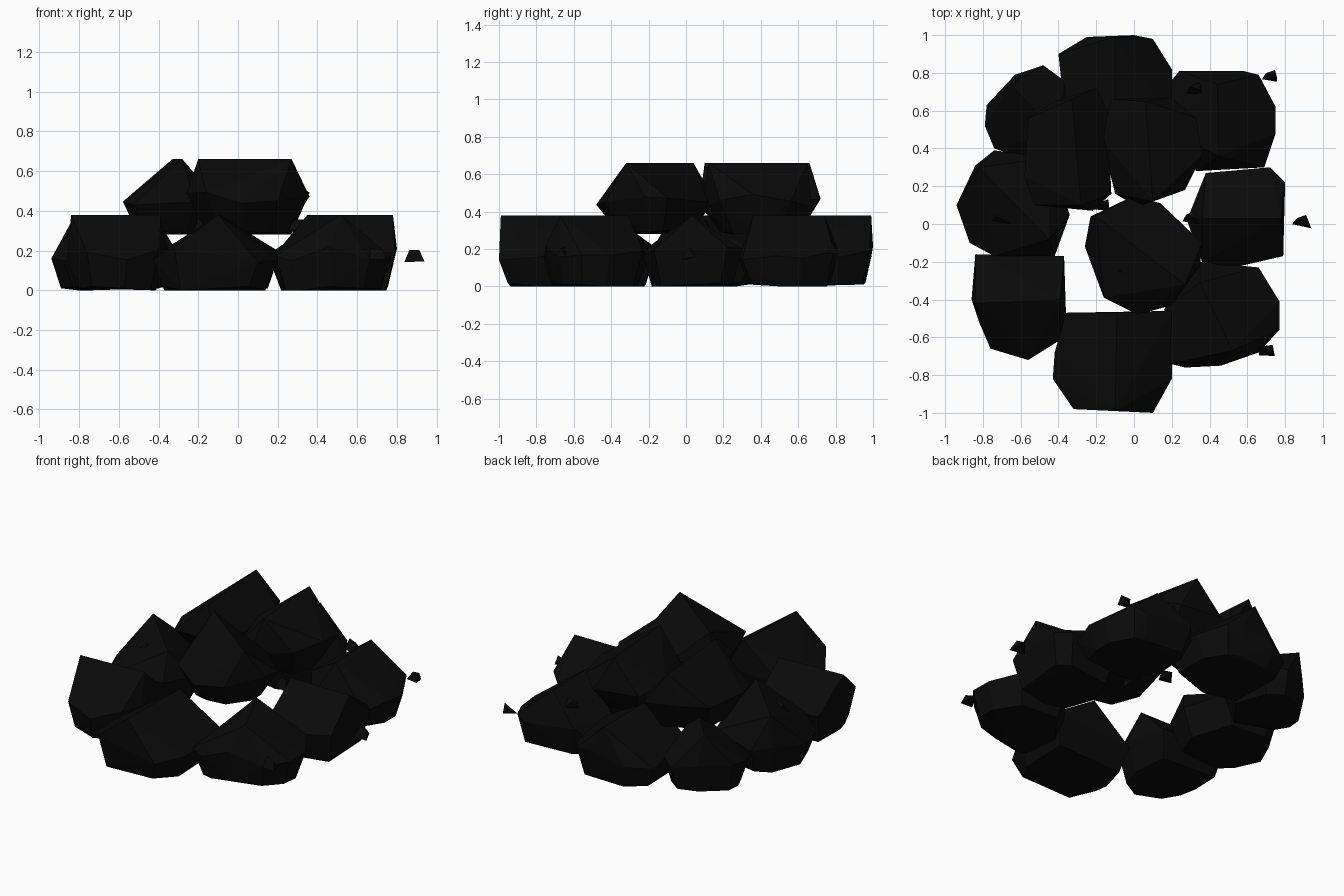
import bpy, bmesh, random
from mathutils import Vector

if "Cube" in bpy.data.objects:
    bpy.data.objects.remove(bpy.data.objects["Cube"])

random.seed(4)
coal = bpy.data.materials.new("coal")
coal.diffuse_color = (0.003, 0.003, 0.003, 1)
coal.use_nodes = True
coal.node_tree.nodes["Principled BSDF"].inputs["Base Color"].default_value = coal.diffuse_color


def hull_object(name, points):
    """Flat-faced convex rock around a set of points."""
    bm = bmesh.new()
    for p in points:
        bm.verts.new(p)
    res = bmesh.ops.convex_hull(bm, input=bm.verts[:])
    loose = {g for g in res["geom_interior"] + res["geom_unused"]
             if isinstance(g, bmesh.types.BMVert)}
    bmesh.ops.delete(bm, geom=list(loose), context='VERTS')
    bmesh.ops.dissolve_limit(bm, angle_limit=0.04, verts=bm.verts[:], edges=bm.edges[:])
    bmesh.ops.recalc_face_normals(bm, faces=bm.faces[:])
    mesh = bpy.data.meshes.new(name)
    bm.to_mesh(mesh)
    bm.free()
    mesh.materials.append(coal)
    obj = bpy.data.objects.new(name, mesh)
    bpy.context.collection.objects.link(obj)


def lump(name, ridge, outline, base=0.0, foot=0.82):
    """Tent-shaped lump: sharp ridge, wide waist, smaller foot."""
    n = len(outline)
    cx = sum(p[0] for p in outline) / n
    cy = sum(p[1] for p in outline) / n
    pts = [Vector((x, y, base + 0.38)) for x, y in ridge]
    for x, y in outline:
        z = base + 0.18 + random.uniform(-0.04, 0.04)
        pts.append(Vector((x, y, z)))
        pts.append(Vector((cx + (x - cx) * foot, cy + (y - cy) * foot,
                           base + random.choice((0.0, 0.01, 0.02)))))
    hull_object(name, pts)


# Ring of eight lumps on the ground
lump("front_lump", [(-.1, -.99), (-.09, -.47)],
     [(-.36, -.47), (.2, -.46), (.2, -.82), (.1, -1), (-.32, -.98), (-.43, -.82), (-.42, -.68)])
lump("front_left_lump", [(-.84, -.42), (-.39, -.4)],
     [(-.84, -.16), (-.37, -.17), (-.36, -.48), (-.4, -.62), (-.56, -.72), (-.76, -.66), (-.82, -.52), (-.86, -.4)])
lump("left_lump", [(-.82, .3), (-.45, -.08)],
     [(-.74, .39), (-.84, .31), (-.94, .1), (-.87, -.1), (-.74, -.17), (-.42, -.17), (-.34, .05), (-.45, .35)])
lump("back_left_lump", [(-.65, .74), (-.42, .48)],
     [(-.48, .84), (-.63, .79), (-.78, .63), (-.79, .52), (-.74, .4), (-.45, .3), (-.3, .5), (-.37, .76)])
lump("back_lump", [(-.1, .99), (-.1, .5)],
     [(-.4, .9), (-.25, .99), (0, 1), (.1, .98), (.2, .82), (.2, .55), (-.1, .46), (-.36, .52)])
lump("back_right_lump", [(.44, .74), (.45, .36)],
     [(.24, .81), (.58, .81), (.66, .79), (.75, .62), (.75, .48), (.69, .3), (.33, .28), (.18, .5), (.19, .75)])
lump("right_lump", [(.78, .03), (.36, .03)],
     [(.38, .27), (.72, .3), (.8, .22), (.79, -.17), (.53, -.23), (.36, -.2), (.28, .02)])
lump("front_right_lump", [(.35, -.31), (.52, -.67)],
     [(.66, -.23), (.77, -.41), (.77, -.56), (.66, -.68), (.46, -.75), (.27, -.76), (.19, -.74), (.16, -.45), (.35, -.2)])

# Three lumps stacked on top
lump("upper_left_lump", [(-.33, .66), (-.28, .1)],
     [(-.2, .72), (-.42, .65), (-.56, .56), (-.58, .25), (-.53, .1), (-.22, .07), (-.12, .16), (-.14, .6)], .28, .65)
lump("upper_back_lump", [(.06, .65), (.1, .12)],
     [(-.12, .66), (.2, .67), (.33, .56), (.36, .36), (.27, .18), (.02, .09), (-.1, .16), (-.17, .45)], .28, .65)
lump("upper_front_lump", [(-.2, .04), (.27, -.32)],
     [(-.26, -.12), (-.23, .04), (0, .15), (.14, .11), (.36, -.1), (.35, -.22), (.2, -.43), (.02, -.48), (-.16, -.39)], .28, .65)

# Loose chips scattered around and on the lumps
chips = [(.72, .78, .2, .04), (.89, .01, .18, .045), (.7, -.67, .18, .045), (.7, .02, .2, .05),
         (.06, .03, .22, .035), (-.17, .1, .33, .045), (.3, .03, .33, .04), (-.05, -.26, .55, .05),
         (.32, .72, .32, .05), (-.7, .02, .3, .05)]
for i, (x, y, z, s) in enumerate(chips):
    corners = [(-1, -.4, -.7), (.9, -.8, -.6), (.6, .8, -.5), (-.7, .3, .6), (.7, -.1, .7)]
    hull_object(f"chip_{i + 1}", [Vector((x, y, z)) + s * Vector(
        [c + random.uniform(-.2, .2) for c in p]) for p in corners])
